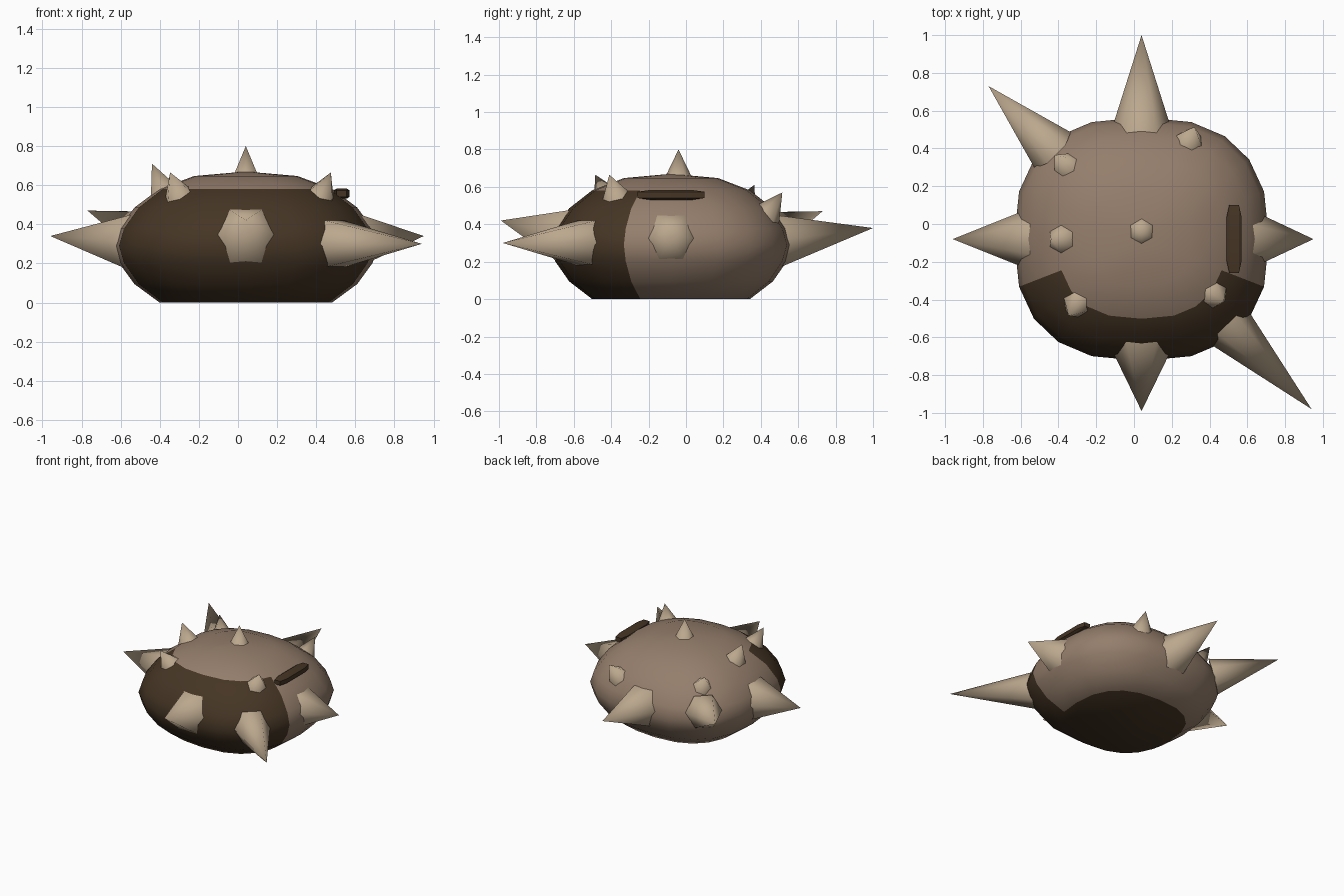
import bpy, bmesh
from math import sin, cos, radians, copysign
from mathutils import Vector

if "Cube" in bpy.data.objects:
    bpy.data.objects.remove(bpy.data.objects["Cube"])


def material(name, col):
    m = bpy.data.materials.new(name)
    m.diffuse_color = (*col, 1)
    m.use_nodes = True
    m.node_tree.nodes["Principled BSDF"].inputs["Base Color"].default_value = m.diffuse_color
    return m


HIDE = material("hide", (0.30, 0.21, 0.15))
DARK = material("dark", (0.06, 0.036, 0.018))
HORN = material("horn", (0.50, 0.39, 0.27))


def make(name, bm, mats, angle):
    bmesh.ops.recalc_face_normals(bm, faces=bm.faces)
    me = bpy.data.meshes.new(name)
    bm.to_mesh(me)
    bm.free()
    ob = bpy.data.objects.new(name, me)
    bpy.context.collection.objects.link(ob)
    for m in mats:
        me.materials.append(m)
    bpy.ops.object.select_all(action='DESELECT')
    ob.select_set(True)
    bpy.context.view_layer.objects.active = ob
    bpy.ops.object.shade_smooth_by_angle(angle=radians(angle))
    return ob


def spow(v, p):
    return copysign(abs(v) ** p, v)


# Body: squarish ellipsoid, 20 segments, flat underside, dark front patch
CX, CY, CZ = 0.04, -0.08, 0.29
bm = bmesh.new()
rings = []
for lat in (-54, -36, -18, 0, 18, 36, 54, 72):
    a = radians(lat)
    r, z = cos(a) ** 0.8, CZ + 0.38 * spow(sin(a), 1.25)
    if lat == -54:
        z = 0
    rings.append([bm.verts.new((CX + 0.675 * r * spow(cos(radians(t)), 0.8),
                                CY + 0.645 * r * spow(sin(radians(t)), 0.8), z))
                  for t in range(0, 360, 18)])
pole = bm.verts.new((CX, CY, 0.67))
bm.faces.new(rings[0]).material_index = 1
for k in range(7):
    for i in range(20):
        j = (i + 1) % 20
        f = bm.faces.new((rings[k][i], rings[k][j], rings[k + 1][j], rings[k + 1][i]))
        if k < 6 and 11 <= i <= 18:
            f.material_index = 1
for i in range(20):
    bm.faces.new((rings[7][i], rings[7][(i + 1) % 20], pole))
make("body", bm, (HIDE, DARK), 40)


# Six-sided spikes
def spike(name, base, tip, r, side=None):
    base, tip = Vector(base), Vector(tip)
    d = (tip - base).normalized()
    u = Vector(side) if side else d.cross(Vector((0, 0, 1)))
    u = (u - d * u.dot(d)).normalized()
    w = d.cross(u)
    bm = bmesh.new()
    ring = [bm.verts.new(base + r * (u * cos(radians(a)) + w * sin(radians(a))))
            for a in range(0, 360, 60)]
    top = bm.verts.new(tip)
    bm.faces.new(ring)
    for i in range(6):
        bm.faces.new((ring[i], ring[(i + 1) % 6], top))
    make(name, bm, (HORN,), 62)


spike("front_spike", (0.04, -0.62, 0.33), (0.04, -0.99, 0.42), 0.18)
spike("back_spike", (0.04, 0.48, 0.31), (0.04, 1.0, 0.38), 0.165)
spike("left_spike", (-0.56, -0.08, 0.31), (-0.96, -0.08, 0.34), 0.16)
spike("right_spike", (0.62, -0.08, 0.32), (0.95, -0.08, 0.34), 0.155)
spike("back_left_spike", (-0.43, 0.39, 0.35), (-0.77, 0.73, 0.47), 0.135)
spike("front_right_spike", (0.47, -0.51, 0.30), (0.94, -0.98, 0.30), 0.145)

# Small spikes on the upper side
small = [((0.04, -0.04, 0.63), (0.04, -0.04, 0.80)),
         ((-0.38, -0.08, 0.57), (-0.44, -0.08, 0.71)),
         ((-0.35, 0.30, 0.48), (-0.42, 0.365, 0.61)),
         ((0.29, 0.43, 0.45), (0.32, 0.515, 0.57)),
         ((-0.30, -0.42, 0.54), (-0.347, -0.485, 0.665)),
         ((0.42, -0.37, 0.54), (0.475, -0.41, 0.665))]
for n, (b, t) in enumerate(small):
    spike(f"small_spike_{n + 1}", b, t, 0.082, (0, 1, 0))

# Dark chamfered slot on the right shoulder
bm = bmesh.new()
bmesh.ops.create_cube(bm, size=1)
bmesh.ops.bevel(bm, geom=bm.edges[:], offset=0.18, segments=1, affect='EDGES')
bmesh.ops.scale(bm, vec=(0.08, 0.36, 0.052), verts=bm.verts)
bmesh.ops.translate(bm, vec=(0.53, -0.08, 0.557), verts=bm.verts)
make("slot", bm, (DARK,), 30)
